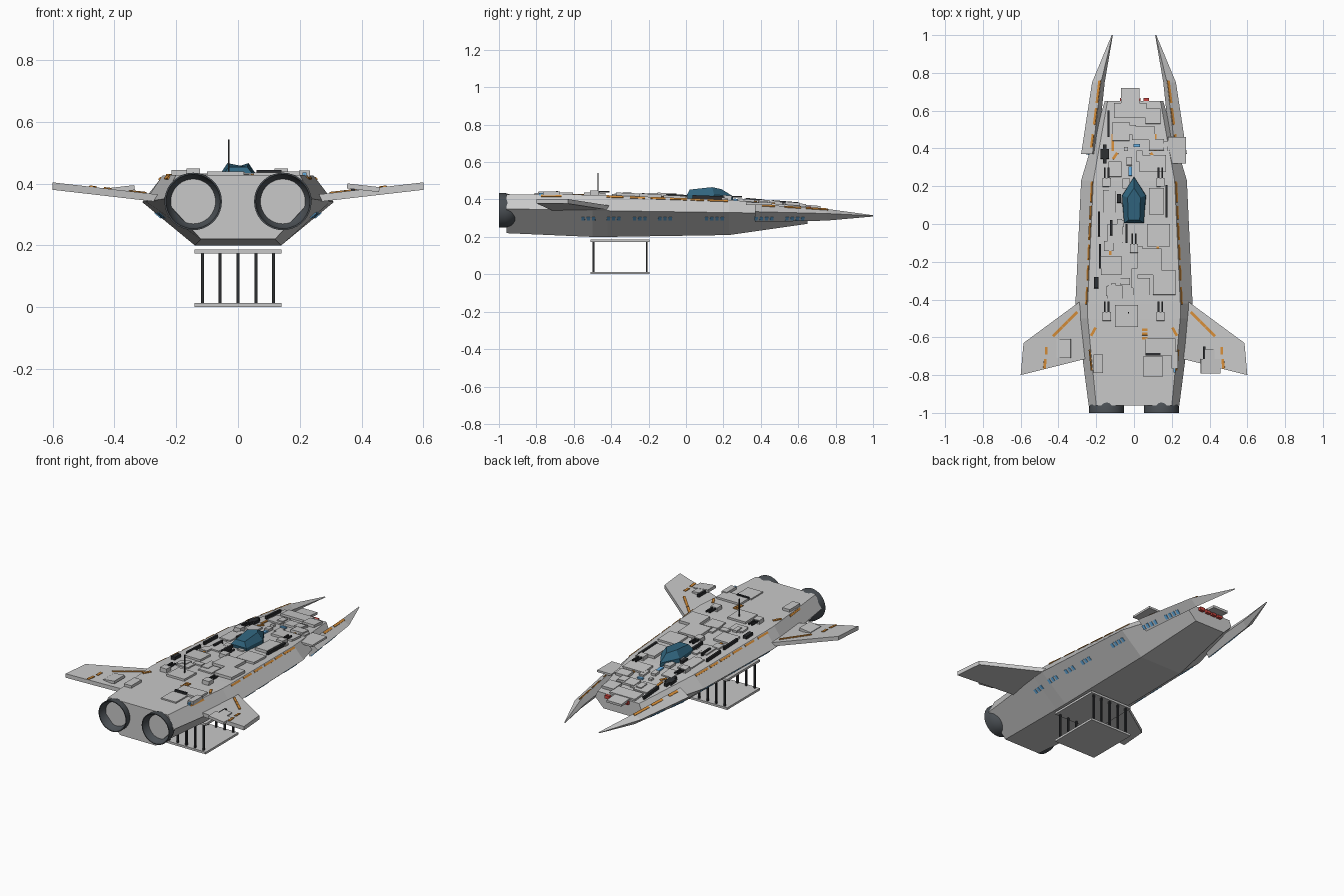
import bpy, bmesh, math, random
from mathutils import Vector, Matrix

if "Cube" in bpy.data.objects:
    bpy.data.objects.remove(bpy.data.objects["Cube"])

random.seed(4)


def material(name, r, g, b):
    m = bpy.data.materials.new(name)
    m.diffuse_color = (r, g, b, 1)
    m.use_nodes = True
    m.node_tree.nodes["Principled BSDF"].inputs["Base Color"].default_value = m.diffuse_color
    return m


GREY = material("hull grey", .58, .58, .58)
DARK = material("gun dark", .025, .027, .03)
ENGINE = material("engine dark grey", .07, .08, .09)
ORANGE = material("orange marking", .68, .27, .04)
GLASS = material("canopy blue", .03, .13, .21)
WINDOW = material("window blue", .13, .42, .75)
RED = material("red light", .6, .06, .05)


def finish(name, bm, mat):
    bmesh.ops.recalc_face_normals(bm, faces=bm.faces)
    me = bpy.data.meshes.new(name)
    bm.to_mesh(me)
    bm.free()
    me.materials.append(mat)
    ob = bpy.data.objects.new(name, me)
    bpy.context.collection.objects.link(ob)
    return ob


def loft(bm, rings):
    """Skin closed rings of points and cap both ends."""
    vs = [[bm.verts.new(p) for p in r] for r in rings]
    n = len(vs[0])
    for a, b in zip(vs, vs[1:]):
        for i in range(n):
            bm.faces.new((a[i], a[(i + 1) % n], b[(i + 1) % n], b[i]))
    bm.faces.new(vs[0])
    bm.faces.new(vs[-1])


def box(bm, c, size, rot=Matrix()):
    m = Matrix.Translation(c) @ rot.to_4x4() @ Matrix.Diagonal((*size, 1))
    bmesh.ops.create_cube(bm, size=1, matrix=m)


# Half sections: y, then (x, z) of deck edge, side ridge and keel edge
HULL = [(-.96, (.20, .428), (.24, .35), (.12, .22)),
        (-.50, (.245, .425), (.30, .342), (.14, .20)),
        (-.42, (.245, .423), (.31, .34), (.14, .20)),
        (.23, (.215, .398), (.28, .33), (.14, .21)),
        (.65, (.14, .363), (.155, .325), (.10, .27))]
# Prong sections: outer ridge, underside, inner ridge, top edge
PRONG = [(.37, (.28, .335), (.225, .28), (.195, .33), (.22, .375)),
         (.75, (.222, .325), (.18, .287), (.155, .32), (.175, .35)),
         (1.0, (.118, .313), (.115, .309), (.112, .312), (.114, .316))]


def edge(sections, i, y):
    """Point on edge i of a lofted body at length y."""
    for a, b in zip(sections, sections[1:]):
        if y <= b[0] or b is sections[-1]:
            t = (y - a[0]) / (b[0] - a[0])
            p = Vector(a[i]).lerp(Vector(b[i]), t)
            return Vector((p.x, y, p.y))


def side_frame(sections, i, j, y, t):
    """Point and rotation on the face between edges i and j."""
    p, q = edge(sections, i, y), edge(sections, j, y)
    e = (edge(sections, i, y + .01).lerp(edge(sections, j, y + .01), t) - p.lerp(q, t)).normalized()
    n = (q - p).cross(e).normalized()
    return p.lerp(q, t), Matrix((e.cross(n), e, n)).transposed()


def flipped(v, s):
    return Vector((v[0] * s, v[1], v[2]))


def mirror_x(bm):
    d = bmesh.ops.duplicate(bm, geom=bm.verts[:] + bm.edges[:] + bm.faces[:])
    for v in d["geom"]:
        if isinstance(v, bmesh.types.BMVert):
            v.co.x *= -1


def deck_box(bm, x, y, w, l, h, turn=0):
    z = edge(HULL, 1, y).z
    slope = math.atan((edge(HULL, 1, y + .02).z - z) / .02)
    rot = Matrix.Rotation(slope, 3, 'X') @ Matrix.Rotation(turn, 3, 'Z')
    box(bm, (x, y, z + h / 2 - .003), (w, l, h + .006), rot)


# Main hull
bm = bmesh.new()
loft(bm, [[(x, y, z) for x, z in (a, b, c)] + [(-x, y, z) for x, z in (c, b, a)]
          for y, a, b, c in HULL])
finish("hull", bm, GREY)

# Forward prongs
bm = bmesh.new()
loft(bm, [[(x, s[0], z) for x, z in s[1:]] for s in PRONG])
mirror_x(bm)
finish("prongs", bm, GREY)


def wing_z(x):
    return .368 + (x - .29) * .115


# Wings
bm = bmesh.new()
plan = [(.24, -.38), (.30, -.42), (.585, -.63), (.60, -.80), (.28, -.72), (.24, -.71)]
loft(bm, [[(x, y, wing_z(x) - d) for x, y in plan] for d in (0, .024)])
mirror_x(bm)
finish("wings", bm, GREY)

# Engine bowls, open at the stern
PROFILE = [(.035, -.895), (.065, -.91), (.084, -.938), (.092, -.965), (.093, -1), (.088, -1),
           (.082, -.975), (.066, -.95), (.04, -.932), (.012, -.926)]
bm = bmesh.new()
N = 36
loft(bm, [[(.145 + r * math.cos(k * math.tau / N), y, .342 + r * math.sin(k * math.tau / N))
           for k in range(N)] for r, y in PROFILE])
mirror_x(bm)
engines = finish("engines", bm, ENGINE)
bpy.context.view_layer.objects.active = engines
engines.select_set(True)
bpy.ops.object.shade_smooth_by_angle(angle=math.radians(40))

# Canopy
bm = bmesh.new()
loft(bm, [[(-.052, .01, .395), (.052, .01, .395), (.065, .15, .39), (0, .25, .385), (-.065, .15, .39)],
          [(-.052, .005, .425), (.052, .005, .425), (.062, .15, .425), (0, .25, .418), (-.062, .15, .425)],
          [(-.03, .02, .453), (.03, .02, .453), (.034, .14, .466), (0, .19, .455), (-.034, .14, .466)]])
finish("canopy", bm, GLASS)

# Boarding platform under the belly
bm = bmesh.new()
for z in (.007, .18):
    box(bm, (0, -.353, z), (.28, .314, .013))
finish("platform_plates", bm, GREY)
bm = bmesh.new()
for x in (-.115, -.058, 0, .058, .115):
    for y in (-.495, -.21):
        box(bm, (x, y, .093), (.01, .01, .165))
finish("platform_posts", bm, DARK)

# Raised deck plates: x, y, width, length
PLATES = [(-.02, .68, .10, .08), (-.02, .60, .17, .08), (.10, .57, .08, .08), (-.07, .49, .09, .10),
          (.05, .48, .12, .07), (.12, .42, .08, .06), (-.10, .29, .07, .08), (.10, .32, .14, .09),
          (.12, .12, .08, .14), (-.13, .12, .07, .12), (.13, -.06, .12, .12), (.08, -.20, .13, .14),
          (-.10, -.05, .08, .10), (-.12, -.22, .11, .10), (.16, -.31, .12, .13), (.04, -.33, .09, .09),
          (-.04, -.487, .12, .115), (-.19, -.74, .05, .10), (.10, -.755, .10, .11), (.14, -.65, .16, .09),
          (.215, -.72, .035, .09), (-.10, -.36, .08, .07)]
bm = bmesh.new()
for k, (x, y, w, l) in enumerate(PLATES):
    deck_box(bm, x, y, w, l, .008 + .004 * (k % 3))
for _ in range(26):
    deck_box(bm, random.uniform(-.14, .18), random.uniform(-.4, .58), random.uniform(.02, .05),
             random.uniform(.02, .06), random.uniform(.006, .016))
box(bm, (.228, .39, .377), (.095, .14, .012))
for x, y, w, l in ((-.372, -.66, .075, .10), (.405, -.753, .105, .075), (.40, -.69, .05, .05)):
    tilt = Matrix.Rotation(math.copysign(-.115, x), 3, 'Y')
    box(bm, (x, y, wing_z(abs(x)) + .005), (w, l, .016), tilt)
finish("raised_plates", bm, GREY)

# Twin gun turrets
bases, guns = bmesh.new(), bmesh.new()
for x, y in ((-.145, .22), (.14, .22), (-.145, -.49), (.14, -.49), (0, -.13)):
    deck_box(bases, x, y, .044, .045, .024)
    z = edge(HULL, 1, y).z + .016
    for d in (-.01, .01):
        box(guns, (x + d, y + .045, z), (.009, .07, .009))
finish("turret_bases", bases, GREY)
finish("turret_barrels", guns, DARK)

# Dark pipes, vents and aerial
bm = bmesh.new()
for x, y, w, l in ((-.135, .53, .012, .14), (-.155, .37, .045, .05), (-.155, .37, .02, .10),
                   (-.185, 0, .012, .13), (-.12, -.02, .012, .08), (-.18, -.17, .012, .13),
                   (-.2, -.31, .025, .06), (.172, .12, .013, .17), (-.04, -.05, .012, .10),
                   (-.08, .135, .022, .045), (.10, -.69, .08, .012)):
    deck_box(bm, x, y, w, l, .018)
box(bm, (.372, -.69, wing_z(.372) + .008), (.013, .085, .018))
box(bm, (-.03, -.47, .485), (.006, .006, .115))
finish("pipes_and_aerial", bm, DARK)

# Orange markings along deck edges, prongs and wings
bm = bmesh.new()
for y, l in ((-.72, .11), (-.38, .09), (-.26, .08), (-.15, .08), (-.04, .09), (.06, .07), (.17, .11)):
    p, rot = side_frame(HULL, 1, 2, y, .1)
    box(bm, p, (.012, l, .008), rot)
for y, l in ((.44, .07), (.57, .09), (.70, .12)):
    p, rot = side_frame(PRONG, 4, 1, y, .15)
    box(bm, p, (.014, l, .008), rot)
tilt = Matrix.Rotation(-.115, 3, 'Y')
for x, y, l, a in ((.325, -.49, .07, .78), (.365, -.53, .04, .78), (.405, -.57, .07, .78),
                   (.465, -.67, .04, 0), (.472, -.74, .05, .1)):
    box(bm, (x, y, wing_z(x)), (.014, l, .008), tilt @ Matrix.Rotation(a, 3, 'Z'))
for x, y, l, a in ((.112, .43, .09, 0), (.10, .36, .04, .6), (.125, -.13, .07, 0), (.215, -.57, .05, .5)):
    deck_box(bm, x, y, .014, l, .005, a)
mirror_x(bm)
for k in range(3):
    deck_box(bm, .057, -.56 - .022 * k, .03, .014, .005)
finish("orange_markings", bm, ORANGE)

# Side windows in groups, on hull and prongs
bm = bmesh.new()
for body, i, j, start, count in ((HULL, 2, 3, -.55, 3), (HULL, 2, 3, -.415, 3), (HULL, 2, 3, -.275, 3),
                                 (HULL, 2, 3, -.14, 3), (HULL, 2, 3, .11, 4), (PRONG, 1, 2, .375, 4),
                                 (PRONG, 1, 2, .54, 4)):
    for k in range(count):
        y = start + k * .028
        hi, lo = edge(body, i, y).z, edge(body, j, y).z
        p, rot = side_frame(body, i, j, y, (hi - .298) / (hi - lo))
        box(bm, p, (.026, .017, .006), rot)
mirror_x(bm)
for x, y, w, l in ((.015, .415, .035, .015), (-.02, .28, .02, .05), (.215, -.77, .012, .03)):
    deck_box(bm, x, y, w, l, .009)
finish("windows", bm, WINDOW)

# Red lights at the bow
bm = bmesh.new()
for x in (-.06, -.02, .02, .065):
    box(bm, (x, .655, .352), (.03, .025, .02))
finish("bow_lights", bm, RED)
